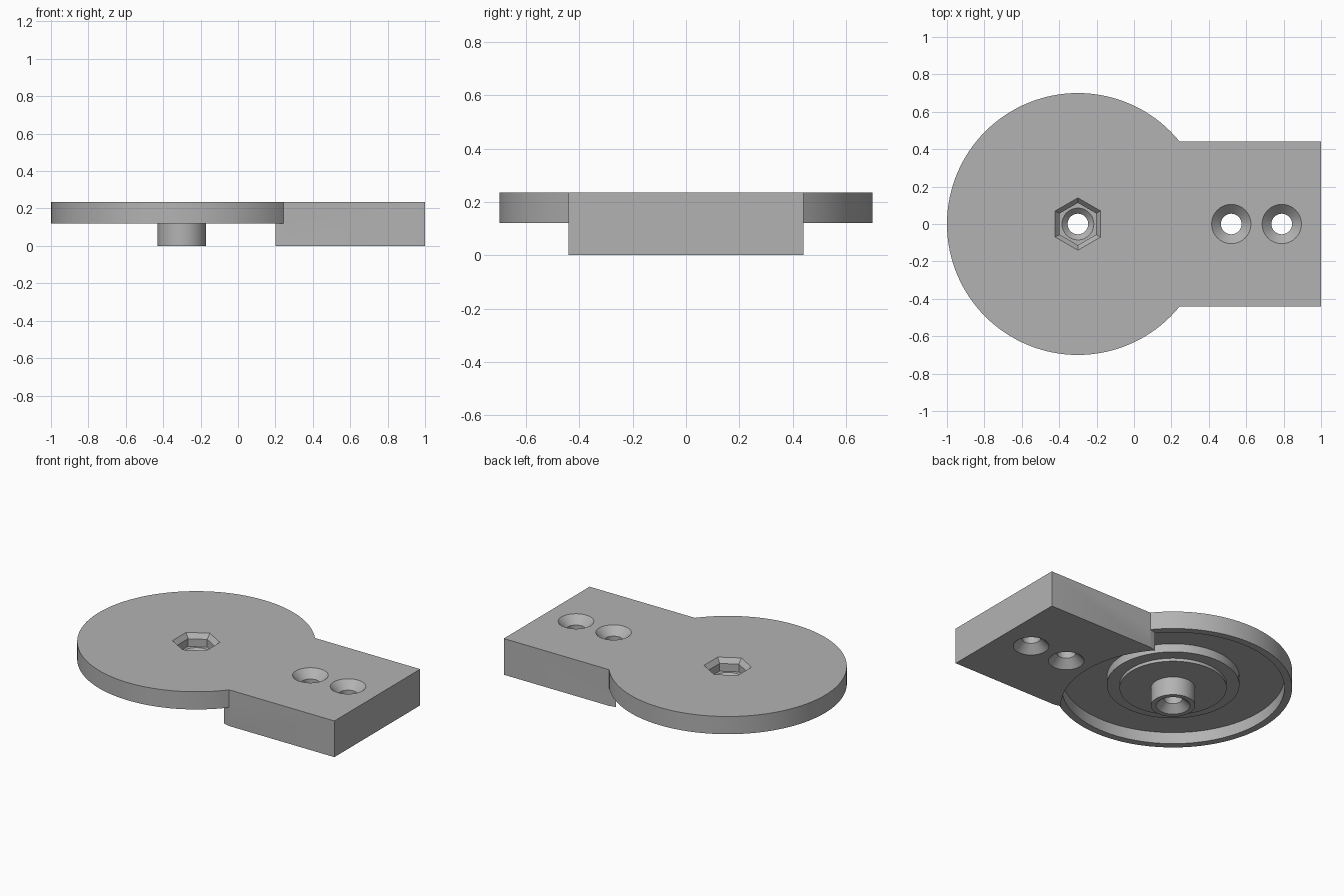
import bpy, bmesh
from math import cos, sin, tau, radians

cube = bpy.data.objects.get("Cube")
if cube:
    bpy.data.objects.remove(cube, do_unlink=True)

TOP = 0.235      # upper surface height
UNDER = 0.12     # underside of the round plate
HUB_X = -0.3     # centre of the round plate

grey = bpy.data.materials.new("plain grey")
grey.use_nodes = True
colour = (0.45, 0.45, 0.45, 1)
grey.diffuse_color = colour
grey.node_tree.nodes["Principled BSDF"].inputs["Base Color"].default_value = colour


def finish(name, bm):
    bmesh.ops.recalc_face_normals(bm, faces=bm.faces)
    mesh = bpy.data.meshes.new(name)
    bm.to_mesh(mesh)
    bm.free()
    mesh.materials.append(grey)
    obj = bpy.data.objects.new(name, mesh)
    bpy.context.collection.objects.link(obj)
    return obj


def lathe(name, profile, x, sides=96, turn=0.0):
    """Closed solid turned from (radius, height) points, capped at both ends."""
    bm = bmesh.new()
    rings = []
    for r, z in profile:
        rings.append([bm.verts.new((x + r * cos(tau * i / sides + turn),
                                    r * sin(tau * i / sides + turn), z))
                      for i in range(sides)])
    for a, b in zip(rings, rings[1:]):
        for i in range(sides):
            j = (i + 1) % sides
            bm.faces.new((a[i], a[j], b[j], b[i]))
    bm.faces.new(rings[0])
    bm.faces.new(rings[-1])
    return finish(name, bm)


def prism(name, outline, z0, z1):
    bm = bmesh.new()
    face = bm.faces.new([bm.verts.new((x, y, z0)) for x, y in outline])
    new = bmesh.ops.extrude_face_region(bm, geom=[face])["geom"]
    bmesh.ops.translate(bm, vec=(0, 0, z1 - z0),
                        verts=[v for v in new if isinstance(v, bmesh.types.BMVert)])
    return finish(name, bm)


def boolean(target, tool, operation):
    tool.hide_render = True
    mod = target.modifiers.new(operation.lower(), "BOOLEAN")
    mod.operation = operation
    mod.solver = "EXACT"
    mod.object = tool
    bpy.context.view_layer.objects.active = target
    bpy.ops.object.modifier_apply(modifier=mod.name)
    bpy.data.objects.remove(tool, do_unlink=True)


# Mounting block with a concave inner end
half = [(0.2, 0.43), (0.244, 0.44), (1, 0.44)]
outline = half + [(x, -y) for x, y in reversed(half)]
body = prism("mounting_plate", outline, 0, TOP)
boolean(body, lathe("block_end_cutter", [(0.66, -0.1), (0.66, 0.4)], HUB_X, 128), "DIFFERENCE")

# Round plate with rim, underside recess, stepped centre and boss
plate = lathe("round_plate", [
    (0.13, 0), (0.13, UNDER), (0.315, UNDER), (0.315, 0.14), (0.39, 0.14),
    (0.39, 0.195), (0.655, 0.195), (0.655, UNDER), (0.7, UNDER), (0.7, TOP)], HUB_X, 128)
boolean(body, plate, "UNION")

# Screw holes, countersunk on both faces
screw = [(0.115, -0.01), (0.055, 0.05), (0.055, TOP - 0.05), (0.115, TOP + 0.01)]
for x in (0.52, 0.79):
    boolean(body, lathe("screw_hole_cutter", screw, x, 64), "DIFFERENCE")

# Centre bore, then the hexagonal nut pocket with a tapered mouth
bore = [(0.11, -0.01), (0.055, 0.045), (0.055, 0.125), (0.095, 0.165)]
boolean(body, lathe("bore_cutter", bore, HUB_X, 64), "DIFFERENCE")
pocket = [(0.113, 0.155), (0.113, 0.205), (0.149, TOP + 0.01)]
boolean(body, lathe("nut_pocket_cutter", pocket, HUB_X, 6, tau / 4), "DIFFERENCE")

# Smooth curved walls, crisp edges
bpy.ops.object.select_all(action="DESELECT")
body.select_set(True)
bpy.context.view_layer.objects.active = body
bpy.ops.object.shade_smooth_by_angle(angle=radians(30))
